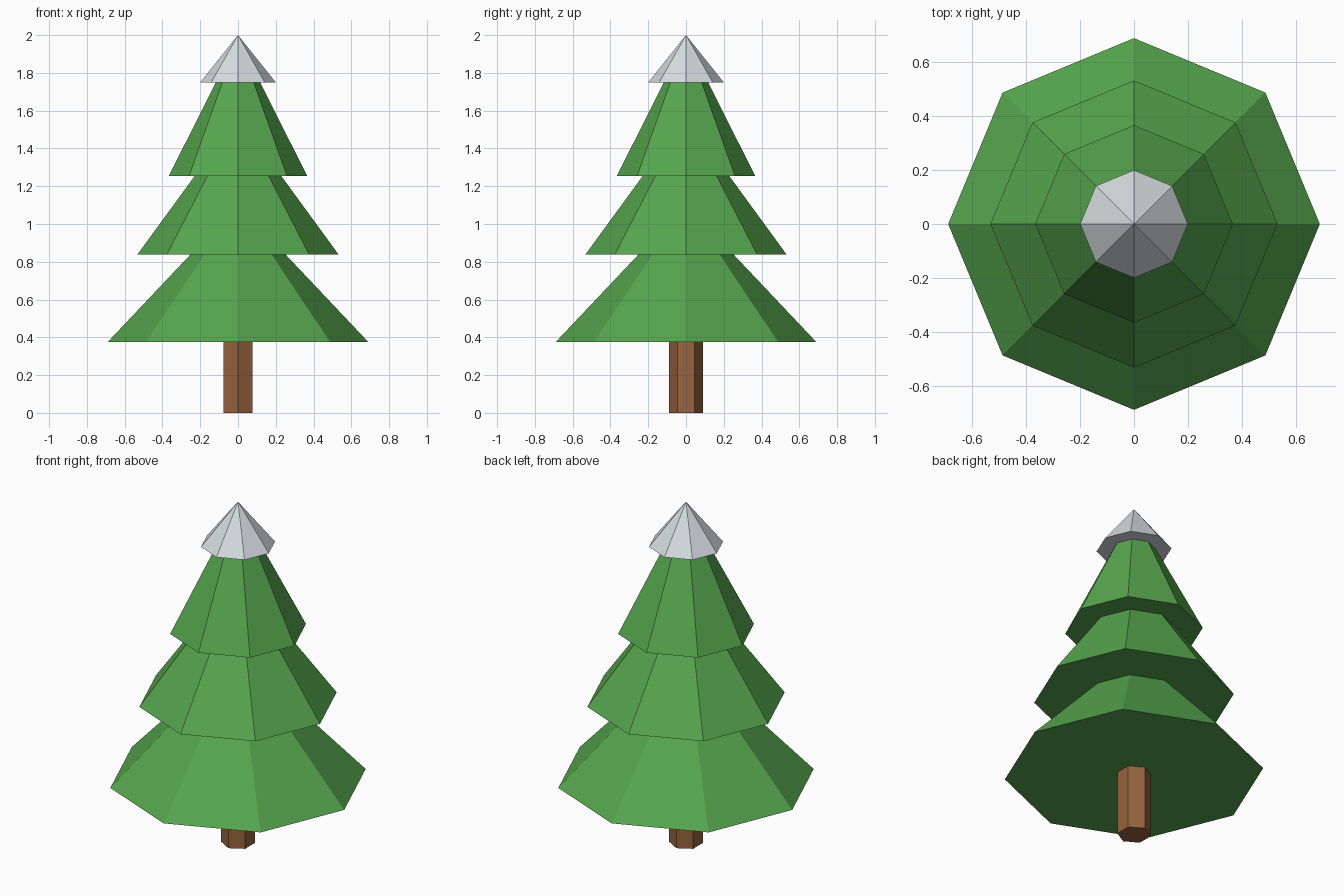
import bpy

cube = bpy.data.objects.get("Cube")
if cube:
    bpy.data.objects.remove(cube, do_unlink=True)


def make_material(name, rgb):
    mat = bpy.data.materials.new(name)
    mat.use_nodes = True
    color = (*rgb, 1.0)
    mat.diffuse_color = color
    for node in mat.node_tree.nodes:
        if node.type == 'BSDF_PRINCIPLED':
            node.inputs["Base Color"].default_value = color
    return mat


def make_cone(name, sides, bottom_radius, top_radius, bottom, top, mat):
    """Flat-shaded closed cone or prism, with a corner pointing along y."""
    bpy.ops.mesh.primitive_cone_add(
        vertices=sides, radius1=bottom_radius, radius2=top_radius,
        depth=top - bottom, location=(0, 0, (bottom + top) / 2))
    obj = bpy.context.object
    obj.name = name
    obj.data.name = name
    obj.data.materials.append(mat)
    return obj


bark = make_material("bark_brown", (0.305, 0.127, 0.047))
needles = make_material("needle_green", (0.093, 0.381, 0.075))
snow = make_material("snow_grey", (0.67, 0.71, 0.74))

# Six-sided trunk
make_cone("trunk", 6, 0.09, 0.09, 0, 0.42, bark)

# Three overlapping eight-sided branch tiers of equal height
tier_height = 0.73
for level, radius, base in (("lower", 0.69, 0.375),
                            ("middle", 0.533, 0.838),
                            ("upper", 0.367, 1.253)):
    make_cone(level + "_branches", 8, radius, 0, base, base + tier_height, needles)

# Snowy tip
make_cone("snow_cap", 8, 0.2, 0, 1.75, 2.0, snow)
